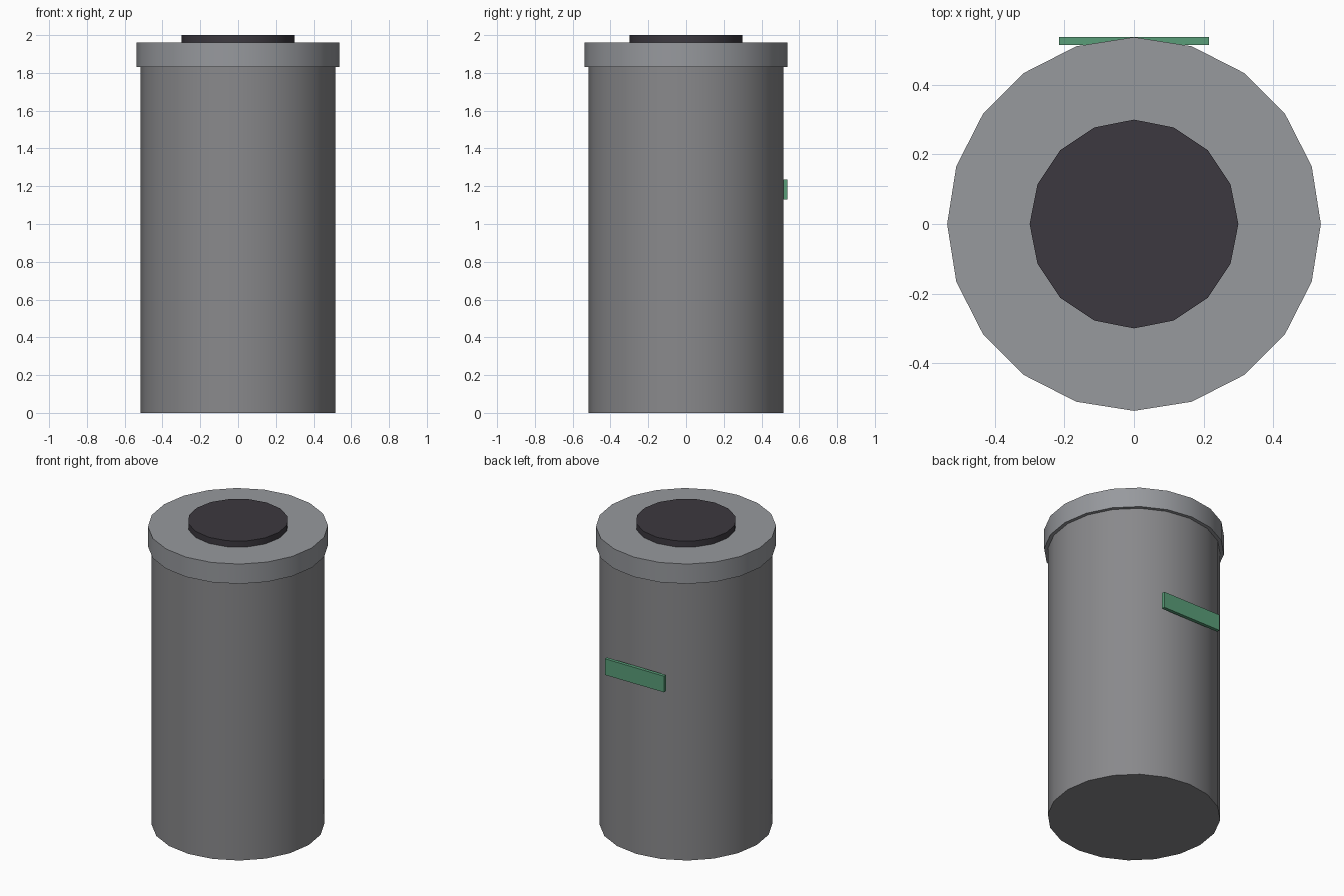
import bpy
import math

if "Cube" in bpy.data.objects:
    bpy.data.objects.remove(bpy.data.objects["Cube"])


def paint(obj, name, rgb):
    mat = bpy.data.materials.new(name)
    mat.diffuse_color = (*rgb, 1)
    mat.use_nodes = True
    mat.node_tree.nodes["Principled BSDF"].inputs["Base Color"].default_value = mat.diffuse_color
    obj.data.materials.append(mat)


def drum(name, radius, z0, z1, sides, rgb):
    bpy.ops.mesh.primitive_cylinder_add(vertices=sides, radius=radius, depth=z1 - z0,
                                        location=(0, 0, (z0 + z1) / 2))
    obj = bpy.context.object
    obj.name = name
    bpy.ops.object.shade_smooth_by_angle(angle=math.radians(30))
    paint(obj, name + "_paint", rgb)
    return obj


# Main canister, overhanging rim and dark top cap
drum("canister_body", 0.515, 0.0, 1.83, 20, (0.25, 0.25, 0.26))
drum("top_rim", 0.537, 1.83, 1.96, 20, (0.31, 0.32, 0.34))
drum("top_cap", 0.30, 1.96, 2.0, 16, (0.045, 0.04, 0.05))

# Green label plate on the back
bpy.ops.mesh.primitive_cube_add(size=1, location=(0, 0.526, 1.182))
plate = bpy.context.object
plate.name = "label_plate"
plate.scale = (0.43, 0.022, 0.106)
bpy.ops.object.transform_apply(location=False, rotation=False, scale=True)
paint(plate, "green_plate", (0.10, 0.34, 0.19))
